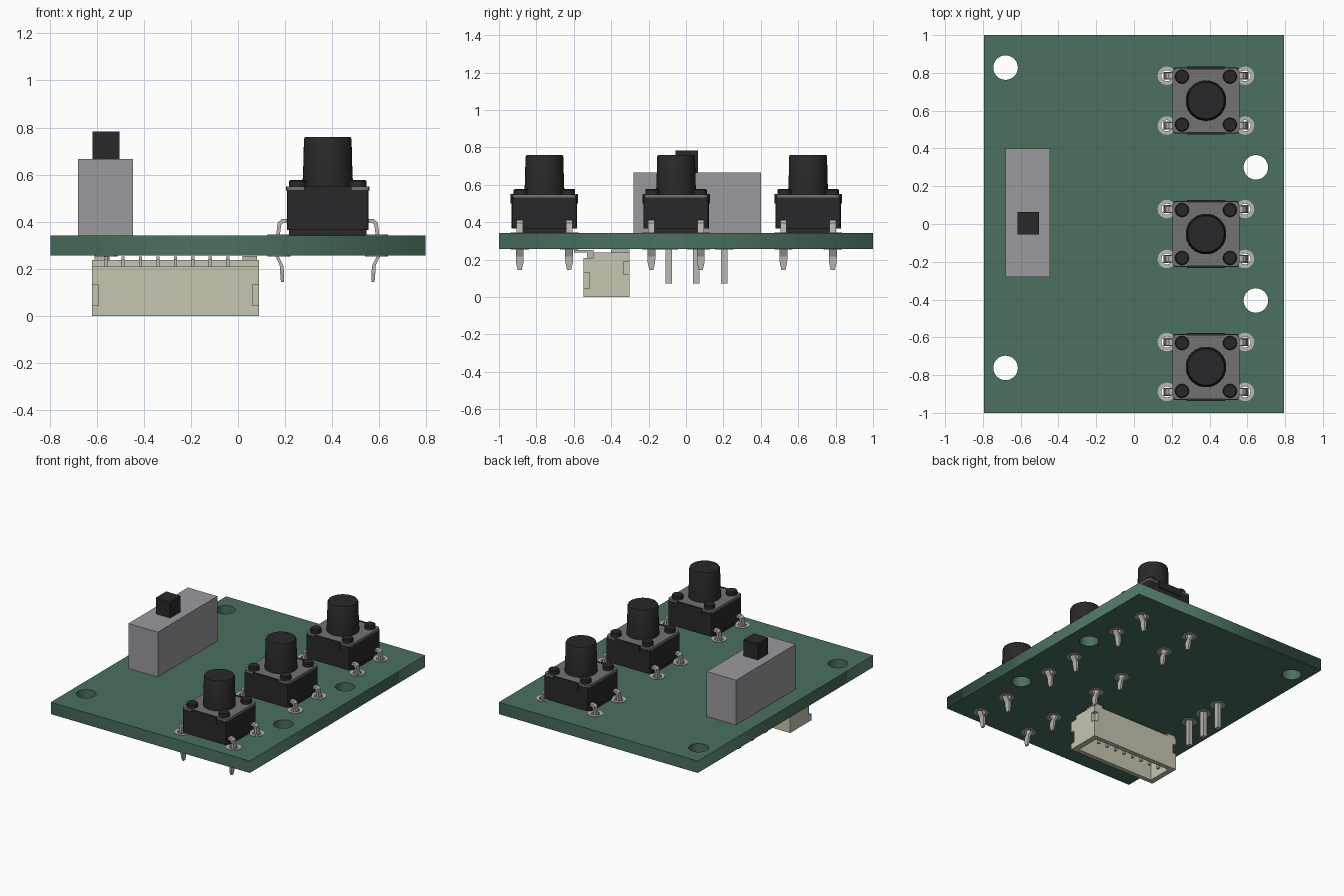
import bpy, bmesh
from math import cos, sin, pi, radians

if "Cube" in bpy.data.objects:
    bpy.data.objects.remove(bpy.data.objects["Cube"])


def material(name, r, g, b):
    m = bpy.data.materials.new(name)
    m.diffuse_color = (r, g, b, 1)
    m.use_nodes = True
    m.node_tree.nodes["Principled BSDF"].inputs["Base Color"].default_value = m.diffuse_color
    return m


GREEN = material("board_green", 0.07, 0.165, 0.115)
BLACK = material("black_plastic", 0.022, 0.022, 0.024)
GREY = material("grey_case", 0.33, 0.32, 0.35)
PLATE = material("dark_steel", 0.17, 0.17, 0.17)
SILVER = material("silver", 0.5, 0.48, 0.45)
CREAM = material("cream_plastic", 0.57, 0.56, 0.44)
Z0, Z1 = 0.256, 0.342          # board underside and top


def finish(name, bm, mat, smooth=False):
    bmesh.ops.recalc_face_normals(bm, faces=bm.faces)
    me = bpy.data.meshes.new(name)
    bm.to_mesh(me)
    bm.free()
    ob = bpy.data.objects.new(name, me)
    bpy.context.collection.objects.link(ob)
    if mat:
        me.materials.append(mat)
    if smooth:
        bpy.ops.object.select_all(action='DESELECT')
        ob.select_set(True)
        bpy.context.view_layer.objects.active = ob
        bpy.ops.object.shade_smooth_by_angle(angle=radians(35))
    return ob


def add_box(bm, x, y, z):
    """Add a box from three (min, max) ranges."""
    vs = bmesh.ops.create_cube(bm, size=1)["verts"]
    for v in vs:
        v.co = [r[0] if c < 0 else r[1] for c, r in zip(v.co, (x, y, z))]
    return vs


def boxes(name, mat, *ranges):
    bm = bmesh.new()
    for r in ranges:
        add_box(bm, *r)
    return finish(name, bm, mat)


def add_lathe(bm, profile, cx, cy, n=32, closed=False):
    """Spin a (radius, z) profile; open profiles get end caps."""
    rings = [[bm.verts.new((cx + r * cos(2 * pi * i / n), cy + r * sin(2 * pi * i / n), z))
              for i in range(n)] for r, z in profile]
    pairs = list(zip(rings, rings[1:])) + ([(rings[-1], rings[0])] if closed else [])
    for a, b in pairs:
        for i in range(n):
            j = (i + 1) % n
            bm.faces.new((a[i], a[j], b[j], b[i]))
    if not closed:
        bm.faces.new(rings[0])
        bm.faces.new(rings[-1])


def add_strip(bm, path, cx, cy, side):
    """Bent flat metal strip: path of (x offset, z, half width, dx, dz half thickness)."""
    prev = None
    for x, z, w, dx, dz in path:
        ring = [bm.verts.new((cx + side * (x + s * dx), cy + t * w, z + s * dz))
                for s, t in ((-1, -1), (1, -1), (1, 1), (-1, 1))]
        if prev:
            for i in range(4):
                j = (i + 1) % 4
                bm.faces.new((prev[i], prev[j], ring[j], ring[i]))
        else:
            bm.faces.new(ring)
        prev = ring
    bm.faces.new(prev)


def block(name, mat, cx, cy, hx, hy, z, bevel):
    """Box with bevelled upright corners."""
    bm = bmesh.new()
    add_box(bm, (cx - hx, cx + hx), (cy - hy, cy + hy), z)
    ups = [e for e in bm.edges if abs(e.verts[0].co.z - e.verts[1].co.z) > 0.001]
    bmesh.ops.bevel(bm, geom=ups, offset=bevel, segments=2, profile=0.5, affect='EDGES')
    return finish(name, bm, mat)


BX = 0.381
BUTTON_Y = (0.653, -0.053, -0.757)
SX, PIN_Y = -0.56, (-0.093, 0.055, 0.205)
PADS = [(BX + s * 0.207, y + t * 0.132) for y in BUTTON_Y for s in (-1, 1) for t in (-1, 1)]
PADS += [(SX, y) for y in PIN_Y]
HOLES = [(-0.68, 0.828), (-0.68, -0.762), (0.645, 0.30), (0.645, -0.405)]

# circuit board: outline with mounting and pin holes, filled and extruded
cu = bpy.data.curves.new("board_outline", 'CURVE')
cu.dimensions, cu.fill_mode, cu.extrude = '2D', 'BOTH', (Z1 - Z0) / 2


def spline(points):
    s = cu.splines.new('POLY')
    s.points.add(len(points) - 1)
    for p, (x, y) in zip(s.points, points):
        p.co = (x, y, 0, 1)
    s.use_cyclic_u = True


spline([(-0.795, -1), (0.795, -1), (0.795, 1), (-0.795, 1)])
for pts, r, n in ((HOLES, 0.065, 32), (PADS, 0.032, 20)):
    for x, y in pts:
        spline([(x + r * cos(2 * pi * i / n), y + r * sin(2 * pi * i / n)) for i in range(n)])
board = bpy.data.objects.new("circuit_board", cu)
bpy.context.collection.objects.link(board)
board.location.z = (Z0 + Z1) / 2
cu.materials.append(GREEN)
board.select_set(True)
bpy.context.view_layer.objects.active = board
bpy.ops.object.convert(target='MESH')

# plated solder pads with barrels through the board
bm = bmesh.new()
ri, ro, t = 0.029, 0.049, 0.003
for x, y in PADS:
    add_lathe(bm, [(ri, Z0 - t), (ro, Z0 - t), (ro, Z0), (ri + .002, Z0), (ri + .002, Z1),
                   (ro, Z1), (ro, Z1 + t), (ri, Z1 + t)], x, y, 20, True)
finish("solder_pads", bm, SILVER, True)

# push buttons
LEG = [(0.165, 0.403, .017, 0, .008), (0.192, 0.403, .017, .003, .008),
       (0.205, 0.392, .017, .007, .005), (0.211, 0.345, .017, .008, 0),
       (0.216, 0.275, .021, .008, 0), (0.215, 0.252, .021, .008, .002),
       (0.196, 0.215, .021, .008, .002), (0.194, 0.185, .020, .008, 0),
       (0.192, 0.145, .011, .007, 0)]
for k, y in enumerate(BUTTON_Y):
    n = f"button_{k + 1}_"
    block(n + "base", BLACK, BX, y, 0.174, 0.175, (0.366, 0.534), 0.012)
    boxes(n + "foot", BLACK, ((BX - .165, BX + .165), (y - .115, y + .115), (Z1, 0.367)))
    block(n + "cover_plate", PLATE, BX, y, 0.178, 0.172, (0.533, 0.549), 0.02)
    # dark clip tabs at the front and back edges of the cover
    boxes(n + "cover_tabs", BLACK,
          *[((BX - .1, BX + .1), sorted((y + s * .166, y + s * .18)), (0.50, 0.551))
            for s in (-1, 1)])
    bm = bmesh.new()
    add_lathe(bm, [(.107, .548), (.107, .57), (.105, .60), (.101, .75), (.096, .76)], BX, y, 40)
    finish(n + "cap", bm, BLACK, True)
    bm = bmesh.new()
    for sx in (-1, 1):
        for sy in (-1, 1):
            add_lathe(bm, [(.037, .548), (.037, .572), (.032, .578)],
                      BX + sx * .127, y + sy * .127, 20)
    finish(n + "corner_rivets", bm, BLACK, True)
    bm = bmesh.new()
    for s in (-1, 1):
        for dy in (-.132, .132):
            add_strip(bm, LEG, BX, y + dy, s)
    finish(n + "legs", bm, SILVER)

# slide switch
boxes("switch_case", GREY, ((-.68, -.445), (-.28, .40), (Z1, .666)))
boxes("switch_knob", BLACK, ((-.618, -.503), (-.055, .063), (.666, .783)))
boxes("switch_pins", SILVER,
      *[((SX - .015, SX + .015), (y - .017, y + .017), (.072, Z1)) for y in PIN_Y])

# connector housing: stepped profile extruded along x, hollow from below
XA, XB = -.62, .09
bm = bmesh.new()
prof = [(-.548, 0), (-.302, 0), (-.302, .237), (-.495, .237), (-.495, .21), (-.548, .21)]
face = bm.faces.new([bm.verts.new((XA, y, z)) for y, z in prof])
ext = bmesh.ops.extrude_face_region(bm, geom=[face])["geom"]
bmesh.ops.translate(bm, vec=(XB - XA, 0, 0), verts=[g for g in ext if isinstance(g, bmesh.types.BMVert)])
housing = finish("connector_housing", bm, CREAM)
cuts = [((XA + .04, XB - .04), (-.515, -.335), (-.05, .17))]
for x in ((XA - .05, XA + .028), (XB - .028, XB + .05)):
    cuts.append((x, (-.60, -.517), (.045, .132)))
    cuts.append((x, (-.333, -.25), (.12, .19)))
cutter = boxes("connector_cutter", None, *cuts)
cutter.hide_render = True
mod = housing.modifiers.new("hollow", 'BOOLEAN')
mod.operation, mod.solver, mod.object = 'DIFFERENCE', 'EXACT', cutter
bpy.context.view_layer.objects.active = housing
bpy.ops.object.modifier_apply(modifier=mod.name)
bpy.data.objects.remove(cutter)

# connector contacts: solder foot, riser and inner blade
pins = []
for i in range(8):
    x = -.562 + i * .0741
    w = (x - .007, x + .007)
    pins += [(w, (-.60, -.53), (.238, .252)), (w, (-.53, -.495), (.211, .252)),
             (w, (-.43, -.41), (.04, .171))]
boxes("connector_contacts", SILVER, *pins)

# connector mounting tabs against the board
boxes("connector_tabs", SILVER,
      *[(x, (-.40, -.302), (.237, .254)) for x in ((XA + .01, XA + .07), (XB - .07, XB - .01))])
